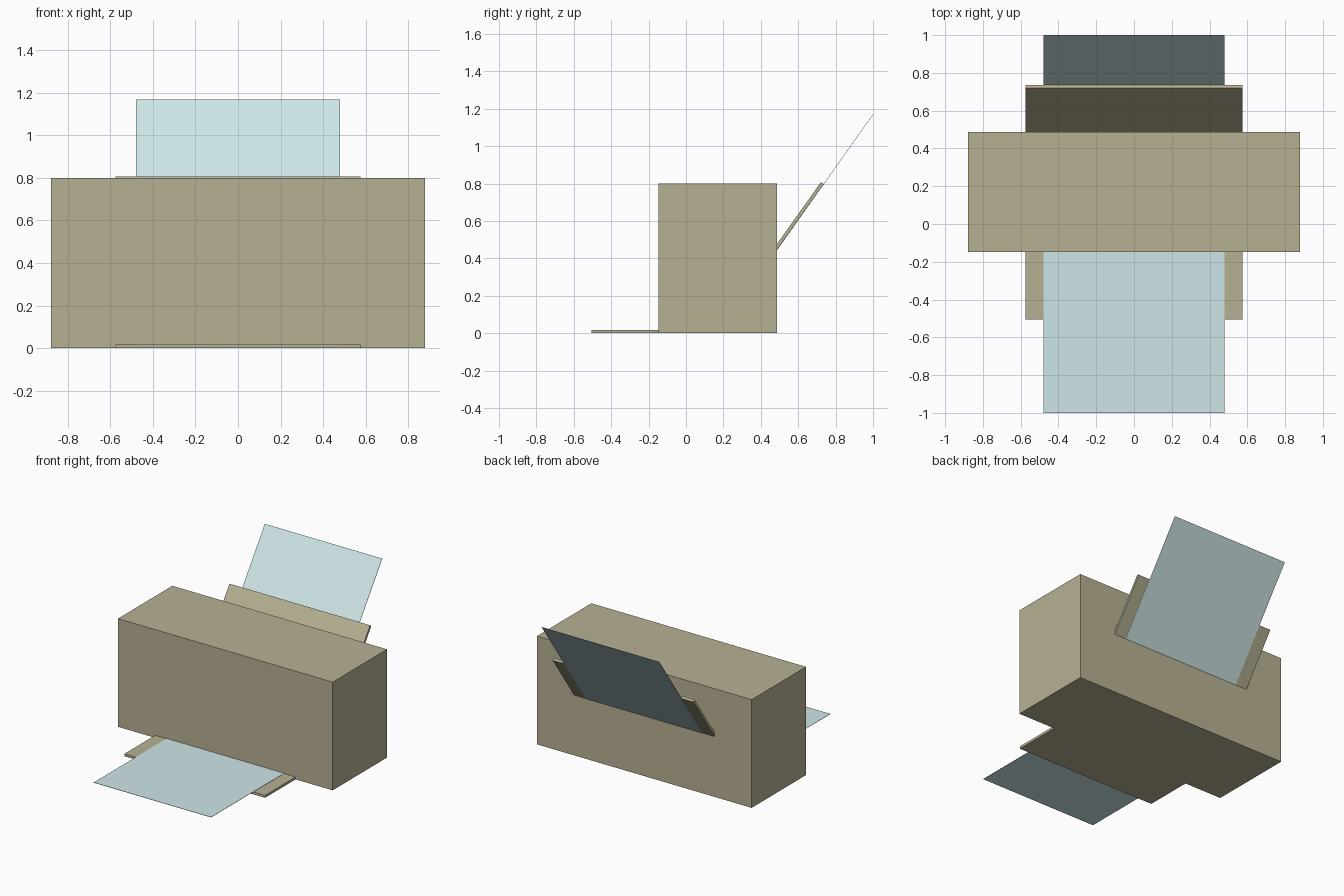
import bpy
import math

if "Cube" in bpy.data.objects:
    bpy.data.objects.remove(bpy.data.objects["Cube"])


def material(name, rgb):
    m = bpy.data.materials.new(name)
    m.diffuse_color = (*rgb, 1.0)
    m.use_nodes = True
    m.node_tree.nodes["Principled BSDF"].inputs["Base Color"].default_value = m.diffuse_color
    return m


beige = material("khaki_beige", (0.47, 0.44, 0.29))
paper = material("pale_blue", (0.63, 0.80, 0.81))


def extrude_profile(name, half_width, profile, mat):
    """Sweep a closed (y, z) outline, counter-clockwise seen from +x, along x."""
    n = len(profile)
    verts = [(x, y, z) for x in (-half_width, half_width) for y, z in profile]
    faces = [tuple(reversed(range(n))), tuple(range(n, 2 * n))]
    faces += [(i, (i + 1) % n, n + (i + 1) % n, n + i) for i in range(n)]
    mesh = bpy.data.meshes.new(name)
    mesh.from_pydata(verts, [], faces)
    mesh.materials.append(mat)
    obj = bpy.data.objects.new(name, mesh)
    bpy.context.collection.objects.link(obj)
    return obj


def slab(name, half_width, y0, y1, z0, z1, mat):
    return extrude_profile(name, half_width,
                           [(y0, z0), (y1, z0), (y1, z1), (y0, z1)], mat)


def sloped_sheet(name, half_width, start, end, thickness, mat):
    """Flat sheet from start to end (y, z), thickened towards the front."""
    dy, dz = end[0] - start[0], end[1] - start[1]
    length = math.hypot(dy, dz)
    ny, nz = -dz / length * thickness, dy / length * thickness
    return extrude_profile(name, half_width,
                           [start, end, (end[0] + ny, end[1] + nz),
                            (start[0] + ny, start[1] + nz)], mat)


# Printer housing
slab("body", 0.878, -0.148, 0.487, 0.0, 0.80, beige)

# Output tray and the printed sheet lying on it
slab("output_tray", 0.575, -0.505, -0.14, 0.0, 0.018, beige)
slab("output_paper", 0.48, -1.0, -0.14, 0.0185, 0.0205, paper)

# Sloping feed tray with the blank sheet against its back
sloped_sheet("feed_tray", 0.575, (0.487, 0.446), (0.736, 0.797), 0.018, beige)
sloped_sheet("feed_paper", 0.48, (0.488, 0.445), (1.0, 1.168), 0.002, paper)
